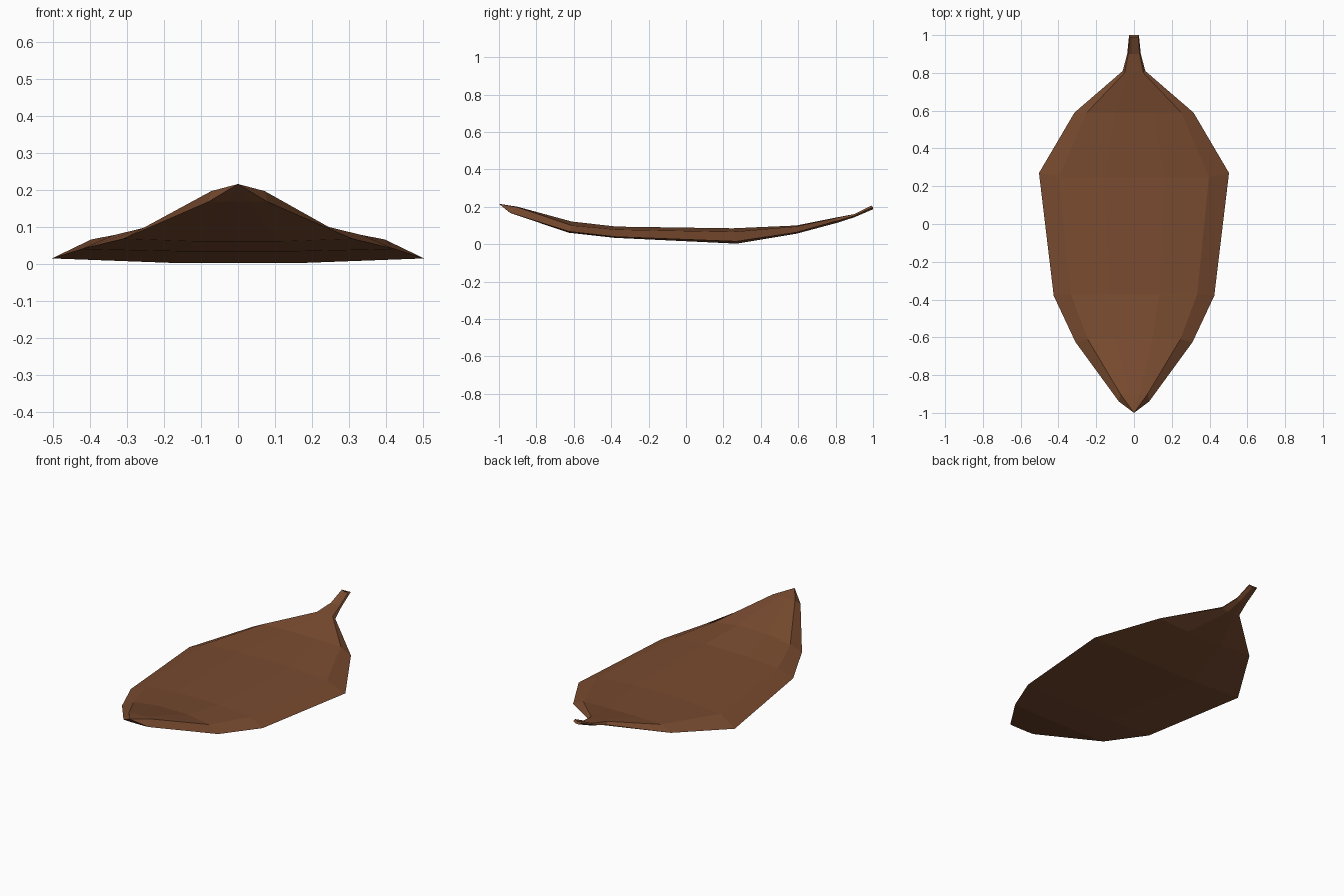
import bpy
import bmesh

cube = bpy.data.objects.get("Cube")
if cube:
    bpy.data.objects.remove(cube)

# Dry leaf brown
brown = bpy.data.materials.new("leaf_brown")
brown.use_nodes = True
color = (0.19, 0.07, 0.029, 1)
brown.diffuse_color = color
shader = brown.node_tree.nodes["Principled BSDF"]
shader.inputs["Base Color"].default_value = color
shader.inputs["Roughness"].default_value = 0.9

# Stations along the leaf:
# rim y, rim x, rim z, shoulder y, shoulder x, shoulder z, crown z, belly z
stations = [
    (-0.94, 0.08, 0.168, -0.90, 0.072, 0.197, 0.20, 0.167),
    (-0.625, 0.31, 0.068, -0.61, 0.245, 0.10, 0.121, 0.061),
    (-0.38, 0.425, 0.04, -0.37, 0.335, 0.078, 0.094, 0.034),
    (0.27, 0.503, 0.015, 0.25, 0.397, 0.066, 0.085, 0.003),
    (0.59, 0.315, 0.063, 0.59, 0.25, 0.095, 0.10, 0.056),
    (0.81, 0.06, 0.125, 0.80, 0.05, 0.14, 0.142, 0.115),
    (0.90, 0.036, 0.152, 0.90, 0.03, 0.161, 0.158, 0.144),
    (1.00, 0.026, 0.198, 0.99, 0.022, 0.206, 0.196, 0.187),
]


def cross_section(ry, rx, rz, sy, sx, sz, crown, belly):
    """Closed ring: domed upper face, thin rim and nearly flat underside."""
    right = [(rx * 0.36, ry, belly), (rx, ry, rz), (sx, sy, sz),
             (sx * 0.4, sy, crown)]
    left = [(-x, y, z) for x, y, z in reversed(right)]
    return right + [(0, sy, crown)] + left + [(0, ry, belly)]


# Leaf blade and stem as one lofted shell
bm = bmesh.new()
rings = [[bm.verts.new(p) for p in cross_section(*s)] for s in stations]
count = len(rings[0])
for a, b in zip(rings, rings[1:]):
    for i in range(count):
        j = (i + 1) % count
        bm.faces.new((a[i], a[j], b[j], b[i]))

# Pointed front tip and cut stem end
tip = bm.verts.new((0, -1, 0.216))
for i in range(count):
    bm.faces.new((tip, rings[0][(i + 1) % count], rings[0][i]))
bm.faces.new(rings[-1])
bmesh.ops.recalc_face_normals(bm, faces=bm.faces)

mesh = bpy.data.meshes.new("leaf")
bm.to_mesh(mesh)
bm.free()
mesh.materials.append(brown)
leaf = bpy.data.objects.new("leaf", mesh)
bpy.context.collection.objects.link(leaf)
